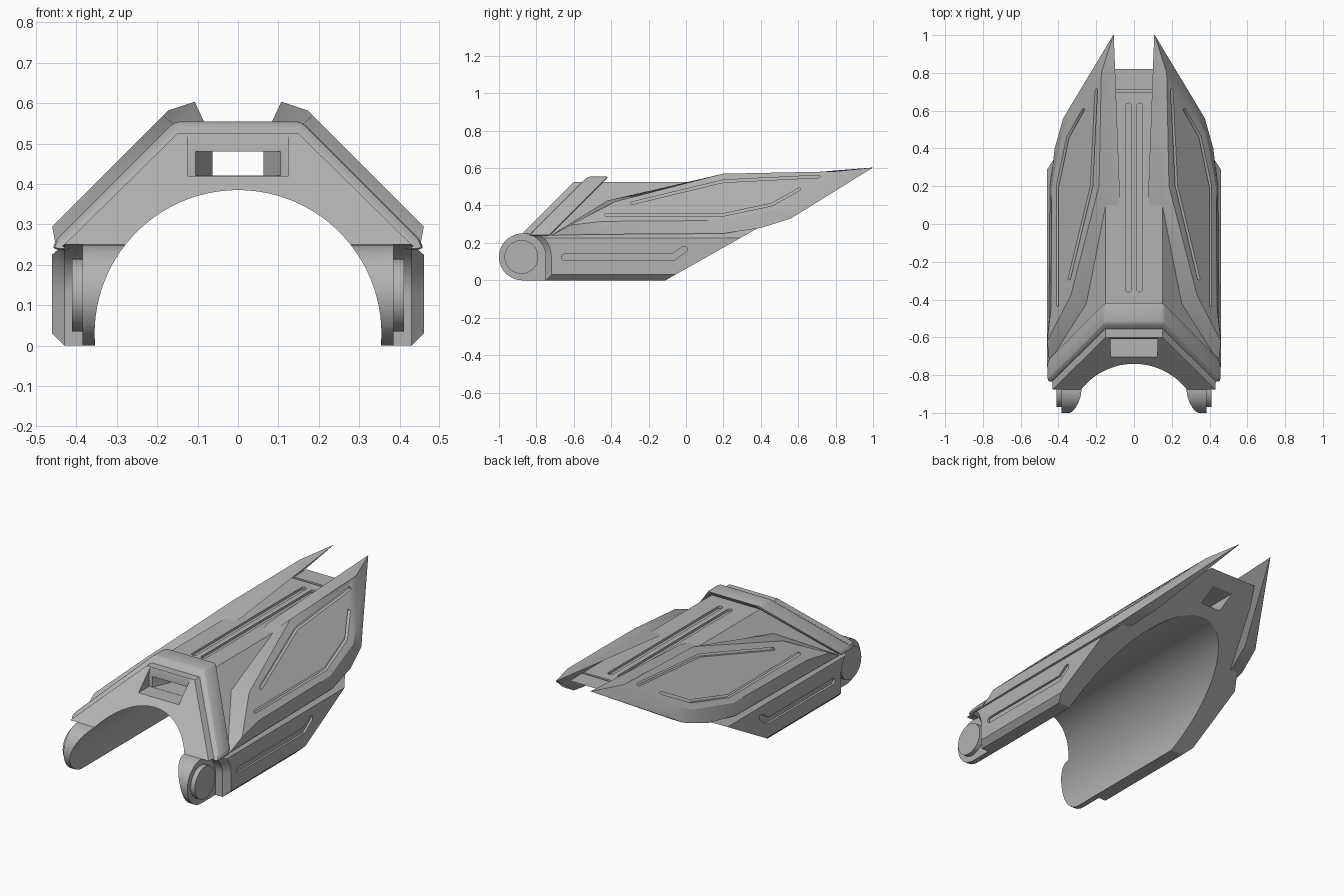
import bpy, bmesh
from math import sin, cos, pi, radians
from mathutils import Vector

cube = bpy.data.objects.get("Cube")
if cube:
    bpy.data.objects.remove(cube)

grey = bpy.data.materials.new("plain_grey")
GREY = (0.45, 0.45, 0.45, 1)
grey.use_nodes = True
grey.diffuse_color = GREY
grey.node_tree.nodes["Principled BSDF"].inputs["Base Color"].default_value = GREY


def loft(name, rings):
    """Solid through matching rings of points, closed at both ends."""
    bm = bmesh.new()
    rows = [[bm.verts.new(p) for p in ring] for ring in rings]
    n = len(rows[0])
    for a, b in zip(rows, rows[1:]):
        for i in range(n):
            j = (i + 1) % n
            bm.faces.new((a[i], a[j], b[j], b[i]))
    bm.faces.new(rows[0])
    bm.faces.new(rows[-1])
    bmesh.ops.recalc_face_normals(bm, faces=bm.faces)
    mesh = bpy.data.meshes.new(name)
    bm.to_mesh(mesh)
    bm.free()
    mesh.materials.append(grey)
    ob = bpy.data.objects.new(name, mesh)
    bpy.context.collection.objects.link(ob)
    return ob


def select(ob):
    bpy.ops.object.select_all(action='DESELECT')
    ob.select_set(True)
    bpy.context.view_layer.objects.active = ob


def boolean(ob, cutter, operation='DIFFERENCE'):
    select(ob)
    mod = ob.modifiers.new("cut", 'BOOLEAN')
    mod.operation, mod.object, mod.solver = operation, cutter, 'EXACT'
    bpy.ops.object.modifier_apply(modifier=mod.name)
    bpy.data.objects.remove(cutter)


def smooth(ob):
    select(ob)
    bpy.ops.object.shade_smooth_by_angle(angle=radians(25))


def arc(cy, cz, r, a, b, n):
    return [(cy + r * cos(radians(a + (b - a) * i / n)),
             cz + r * sin(radians(a + (b - a) * i / n))) for i in range(n + 1)]


def slot(path, width, steps=6):
    """Outline of a rounded slot along a 2D path."""
    pts = [Vector(p) for p in path]
    dirs = [(b - a).normalized() for a, b in zip(pts, pts[1:])]
    r = width / 2
    left, right = [], []
    for i, p in enumerate(pts[1:-1]):
        d = dirs[i] + dirs[i + 1]
        d.normalize()
        m = Vector((-d.y, d.x)) * (r / d.dot(dirs[i]))
        left.append(p + m)
        right.append(p - m)

    def cap(p, d):
        side = Vector((d.y, -d.x))
        return [p + r * (side * cos(pi * i / steps) + d * sin(pi * i / steps))
                for i in range(steps + 1)]
    return right + cap(pts[-1], dirs[-1]) + left[::-1] + cap(pts[0], -dirs[0])


# Main shell: angular outside, round bore, trimmed by its side silhouette
half = [(0.43, 0), (0.46, 0.03), (0.46, 0.225), (0.425, 0.255), (0.15, 0.525)]
bore = arc(0, 0.03, 0.355, 184.8, -4.8, 48)
section = half + [(-x, z) for x, z in reversed(half)] + bore
shell = loft("main_shell", [[(x, y, z) for x, z in section] for y in (-1.2, 1.1)])
side = arc(-0.875, 0.125, 0.125, 270, 90, 24) + [(-0.6, 0.525), (0.82, 0.525), (-0.11, 0)]
boolean(shell, loft("trim", [[(x, y, z) for y, z in side] for x in (-0.6, 0.6)]), 'INTERSECT')

# Clearance around the hinges, with a chamfered rim
for s in (-1, 1):
    rings = []
    for x, r in ((0.385, 0.125), (0.43, 0.125), (0.47, 0.165)):
        outline = [(-1.1, -0.1), (-0.875 + r, -0.1)] + arc(-0.875, 0.125, r, 0, 90, 16)
        outline.append((-1.1, 0.125 + r))
        rings.append([(s * x, y, z) for y, z in outline])
    boolean(shell, loft("hinge_gap", rings))

# Long slots on the top and sides
for s in (-1, 1):
    top = slot([(s * 0.03, -0.345), (s * 0.03, 0.625)], 0.03)
    boolean(shell, loft("top_slot", [[(x, y, z) for x, y in top] for z in (0.512, 0.6)]))
    flank = slot([(-0.65, 0.123), (-0.07, 0.123), (-0.01, 0.165)], 0.034)
    boolean(shell, loft("side_slot", [[(s * x, y, z) for y, z in flank] for x in (0.448, 0.5)]))
strip = [(0.695, 0.51), (0.71, 0.51), (0.71, 0.6), (0.695, 0.6)]
boolean(shell, loft("rear_slot", [[(x, y, z) for y, z in strip] for x in (-0.2, 0.2)]))

# Front window: sloped recess, funnel, and a tunnel running right through
recess = [(-0.75, 0.42), (-0.61, 0.42), (-0.61, 0.49), (-0.602, 0.523), (-0.75, 0.523)]
boolean(shell, loft("recess", [[(x, y, z) for y, z in recess] for x in (-0.125, 0.125)]))
tunnel = []
for y, w in ((-0.62, 0.11), (-0.52, 0.063), (1.0, 0.063)):
    tunnel.append([(-w, y, 0.421), (w, y, 0.421), (w, y, 0.48), (-w, y, 0.48)])
boolean(shell, loft("tunnel", tunnel))
smooth(shell)

# Raised collar, leaning back with the front face
outer = [(0.463, 0.238), (0.447, 0.265), (0.157, 0.555)]
inner = [(0.14, 0.505), (0.41, 0.238)]
profile = outer + inner[::-1][:1] + inner[:1]
profile = outer[:3] + [(-x, z) for x, z in reversed(outer)]
profile += [(-x, z) for x, z in reversed(inner)] + inner
collar = loft("front_collar", [[(x, z + k, z) for x, z in profile] for k in (-1.08, -0.967)])
bev = collar.modifiers.new("edge", 'BEVEL')
bev.width, bev.segments, bev.limit_method = 0.014, 2, 'ANGLE'
bev.angle_limit = radians(40)
select(collar)
bpy.ops.object.modifier_apply(modifier=bev.name)
smooth(collar)

# Swept armour plates: each point is (y, z, x + z)
base = [(-0.72, 0.24, 0.69), (-0.42, 0.425, 0.68), (0.15, 0.535, 0.68), (1.0, 0.603, 0.713),
        (0.56, 0.33, 0.705), (0.4, 0.28, 0.70), (0.2, 0.25, 0.695), (-0.5, 0.245, 0.695)]
crown = [(-0.62, 0.295), (-0.38, 0.42), (0.2, 0.57), (0.8, 0.582),
         (0.58, 0.425), (0.48, 0.375), (0.2, 0.32), (-0.45, 0.315)]
grooves = [[(-0.29, 0.412), (0.2, 0.53), (0.71, 0.555)],
           [(-0.43, 0.35), (0.2, 0.35), (0.46, 0.405), (0.605, 0.487)]]
for s, label in ((1, "left"), (-1, "right")):
    under = [(s * (t - z - (0.003 if y == 1.0 else 0.07)), y, z) for y, z, t in base]
    rim = [(s * (t - z), y, z) for y, z, t in base]
    face = [(s * (0.755 - z), y, z) for y, z in crown]
    plate = loft(label + "_armour_plate", [under, rim, face])
    for path in grooves:
        line = slot(path, 0.013, 4)
        boolean(plate, loft("groove", [[(s * (t - z), y, z) for y, z in line]
                                       for t in (0.738, 0.82)]))
    smooth(plate)

    # Hinge cap
    cap = arc(-0.88, 0.125, 0.09, 0, 352.5, 47)
    smooth(loft(label + "_hinge_cap", [[(s * x, y, z) for y, z in cap] for x in (0.37, 0.411)]))
